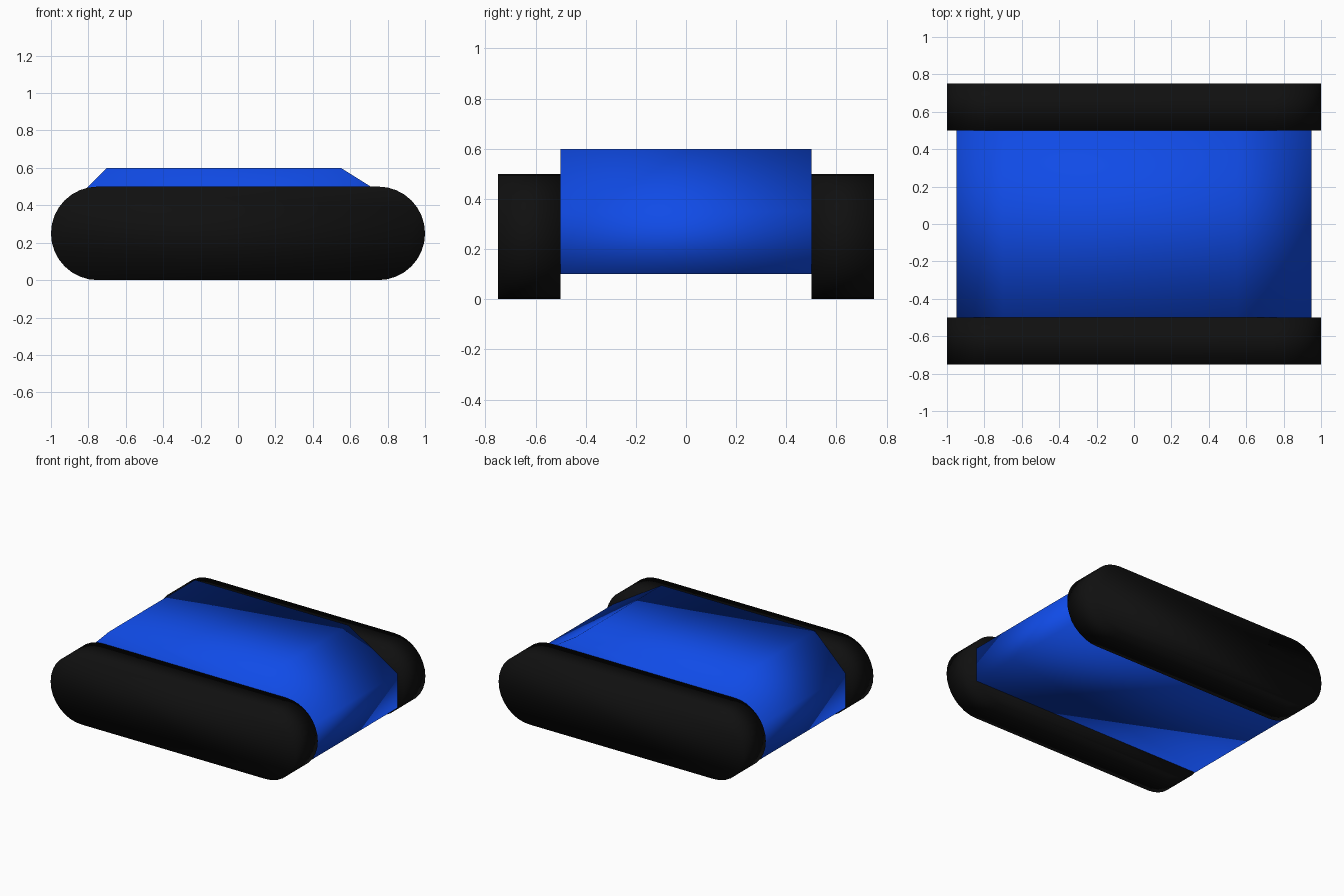
import bpy, bmesh
from math import sin, cos, pi

if "Cube" in bpy.data.objects:
    bpy.data.objects.remove(bpy.data.objects["Cube"])


def material(name, colour):
    mat = bpy.data.materials.new(name)
    mat.diffuse_color = (*colour, 1)
    mat.use_nodes = True
    mat.node_tree.nodes["Principled BSDF"].inputs["Base Color"].default_value = mat.diffuse_color
    return mat


def extrude_profile(name, profile, y0, y1, mat):
    """Extrude an (x, z) outline from y0 to y1 into a closed, smooth-shaded solid."""
    bm = bmesh.new()
    face = bm.faces.new([bm.verts.new((x, y0, z)) for x, z in profile])
    new = bmesh.ops.extrude_face_region(bm, geom=[face])["geom"]
    moved = [v for v in new if isinstance(v, bmesh.types.BMVert)]
    bmesh.ops.translate(bm, verts=moved, vec=(0, y1 - y0, 0))
    bmesh.ops.recalc_face_normals(bm, faces=bm.faces)
    for f in bm.faces:
        f.smooth = True
    mesh = bpy.data.meshes.new(name)
    bm.to_mesh(mesh)
    bm.free()
    mesh.materials.append(mat)
    obj = bpy.data.objects.new(name, mesh)
    bpy.context.collection.objects.link(obj)
    return obj


blue = material("hull_blue", (0.005, 0.07, 0.8))
black = material("track_black", (0.005, 0.005, 0.005))

# Hull: flat belly, upright ends, sloped plates up to the deck
hull = [(-0.95, 0.1), (0.95, 0.1), (0.95, 0.35), (0.55, 0.6), (-0.7, 0.6), (-0.95, 0.35)]
extrude_profile("hull", hull, -0.5, 0.5, blue)

# Tracks: long slabs with half-round ends
SEG = 16
R = 0.25
track = []
for side, start in ((1, -pi / 2), (-1, pi / 2)):
    for i in range(SEG + 1):
        a = start + pi * i / SEG
        track.append((side * 0.75 + R * cos(a), R + R * sin(a)))
for name, y0, y1 in (("front_track", -0.75, -0.5), ("back_track", 0.5, 0.75)):
    extrude_profile(name, track, y0, y1, black)
